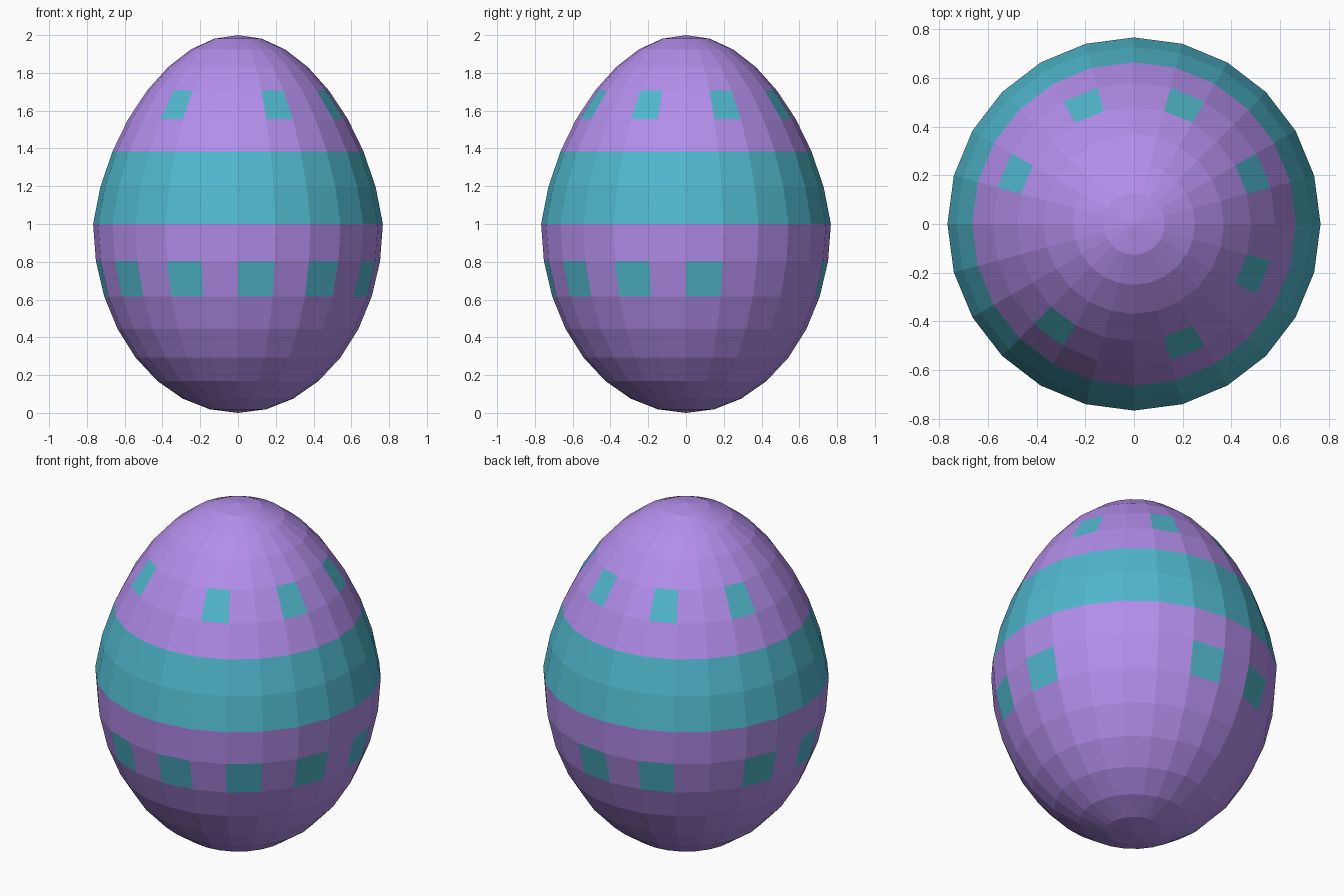
import bpy, bmesh, math

if "Cube" in bpy.data.objects:
    bpy.data.objects.remove(bpy.data.objects["Cube"])

SEGMENTS, RINGS, RADIUS, TAPER = 24, 16, 0.767, 0.16
UPPER_SPOTS = {1, 4, 7, 10, 15, 19, 22}
LOWER_SPOTS = {0, 5, 7, 10, 12, 14, 16, 18, 20, 22}


def material(name, color):
    mat = bpy.data.materials.new(name)
    mat.diffuse_color = color
    mat.use_nodes = True
    mat.node_tree.nodes["Principled BSDF"].inputs["Base Color"].default_value = mat.diffuse_color
    return mat


# egg body: sphere squeezed sideways, upper half tapered
bm = bmesh.new()
bmesh.ops.create_uvsphere(bm, u_segments=SEGMENTS, v_segments=RINGS, radius=1)
for v in bm.verts:
    s = RADIUS * (1 - TAPER * max(v.co.z, 0))
    v.co = (v.co.x * s, v.co.y * s, v.co.z + 1)

# painted band and two rows of square spots, chosen by ring and segment
levels = [1 + math.cos(math.pi * i / RINGS) for i in range(RINGS + 1)]
for f in bm.faces:
    c = f.calc_center_median()
    zs = [v.co.z for v in f.verts]
    mid = (min(zs) + max(zs)) / 2
    ring = next(i for i in range(RINGS) if levels[i] >= mid >= levels[i + 1])
    seg = int(math.degrees(math.atan2(c.y, c.x)) % 360 / (360 / SEGMENTS))
    painted = (ring in (6, 7)
               or (ring == 4 and seg in UPPER_SPOTS)
               or (ring == 9 and seg in LOWER_SPOTS))
    f.material_index = int(painted)
    f.smooth = False

mesh = bpy.data.meshes.new("egg")
bm.to_mesh(mesh)
bm.free()
mesh.materials.append(material("purple_shell", (0.45, 0.27, 0.83, 1)))
mesh.materials.append(material("teal_paint", (0.08, 0.48, 0.61, 1)))
egg = bpy.data.objects.new("egg", mesh)
bpy.context.collection.objects.link(egg)
